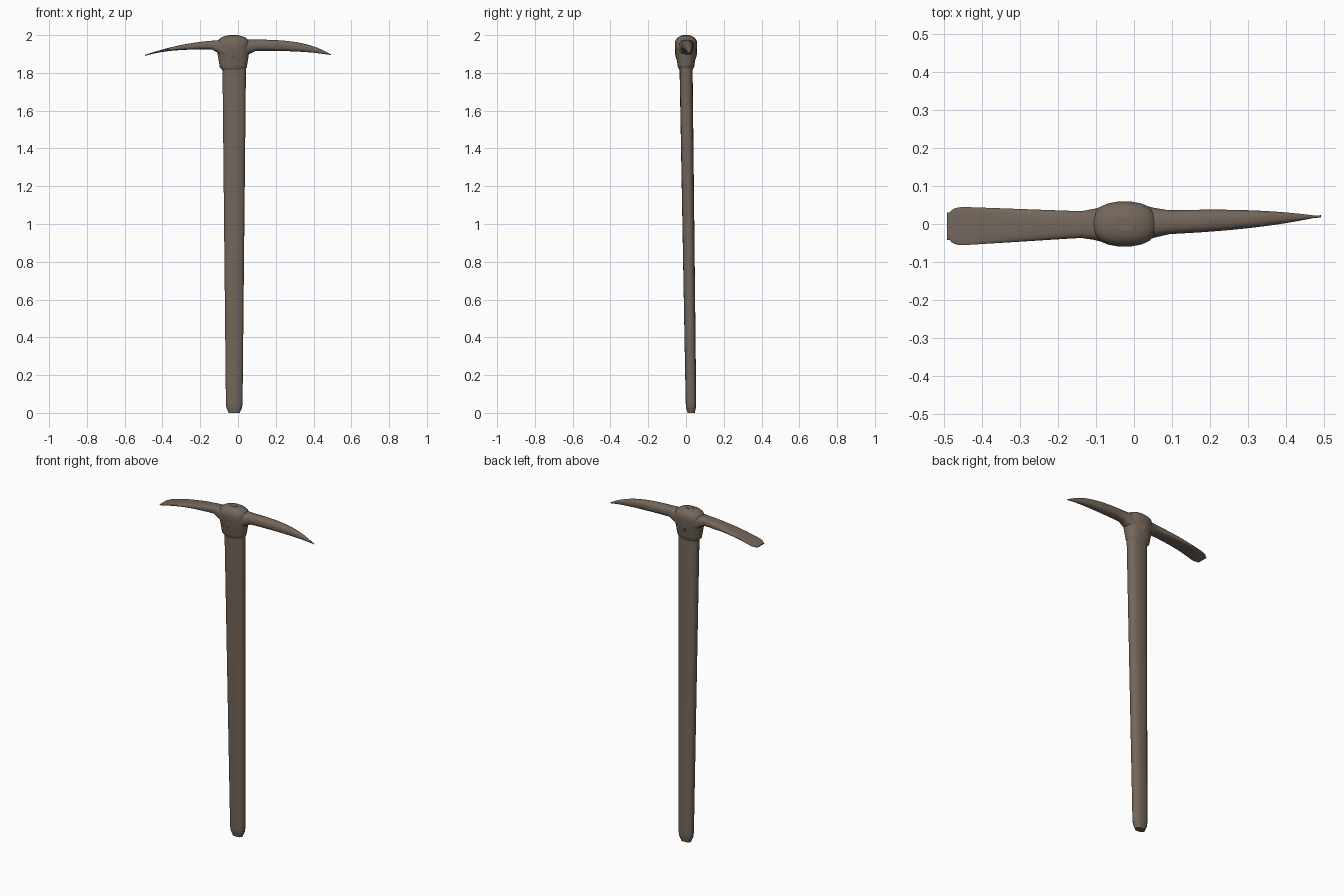
import bpy
import bmesh
import math

if "Cube" in bpy.data.objects:
    bpy.data.objects.remove(bpy.data.objects["Cube"], do_unlink=True)

brown = bpy.data.materials.new("weathered brown")
brown.use_nodes = True
brown.diffuse_color = (0.175, 0.135, 0.105, 1)
brown.node_tree.nodes["Principled BSDF"].inputs["Base Color"].default_value = brown.diffuse_color


def lerp(start, end, t):
    return start + (end - start) * t


def blunt(t, power, least):
    """Width factor that stays full, then rounds off towards the end."""
    return max(least, math.sqrt(max(0, 1 - t ** power)))


def squircle(boxiness, sides=20):
    """Unit superellipse outline."""
    for i in range(sides):
        angle = math.tau * (i + 0.5) / sides
        c, s = math.cos(angle), math.sin(angle)
        yield math.copysign(abs(c) ** boxiness, c), math.copysign(abs(s) ** boxiness, s)


def loft(name, section, boxiness, steps=24):
    """Skin the rings given by section(t, c, s), packed closer at the far end."""
    bm = bmesh.new()
    rings = []
    for step in range(steps + 1):
        t = 1 - (1 - step / steps) ** 2
        rings.append([bm.verts.new(section(t, c, s)) for c, s in squircle(boxiness)])
    for near, far in zip(rings, rings[1:]):
        for i in range(len(near)):
            bm.faces.new((near[i - 1], near[i], far[i], far[i - 1]))
    bm.faces.new(rings[0])
    bm.faces.new(rings[-1])
    bmesh.ops.recalc_face_normals(bm, faces=bm.faces)
    mesh = bpy.data.meshes.new(name)
    bm.to_mesh(mesh)
    bm.free()
    mesh.materials.append(brown)
    part = bpy.data.objects.new(name, mesh)
    bpy.context.collection.objects.link(part)
    bpy.ops.object.select_all(action="DESELECT")
    part.select_set(True)
    bpy.context.view_layer.objects.active = part
    bpy.ops.object.shade_smooth_by_angle(angle=math.radians(45))


# Leaning, tapering handle, from the head down to the rounded foot
def handle(t, c, s):
    rim = blunt(t, 150, 0.7)
    x = -0.02 + lerp(0.063, 0.044, t) * rim * c
    y = 0.027 * t + lerp(0.035, 0.028, t) * rim * s
    return x, y, 1.85 * (1 - t)


# Swelling socket with a lipped collar and a domed crown
def socket(t, c, s):
    rim = min(1, 0.85 + 3 * t) * blunt(t, 8, 0.25)
    x = -0.025 + lerp(0.07, 0.1, t) * rim * c
    y = lerp(0.041, 0.07, t) * rim * s
    return x, y, lerp(1.815, 2, t)


def root_flare(t):
    """Fades from the socket into an arm."""
    fade = max(0, 1 - 4 * t)
    return fade * fade * (3 - 2 * fade)


# Broad flat blade curving down on the right
def blade(t, c, s):
    flare = root_flare(t)
    top = 1.975 - 0.08 * t ** 2
    bottom = 1.925 - 0.035 * t ** 4 - 0.07 * flare
    half = (lerp(0.03, 0.053, t) + 0.026 * flare) * blunt(t, 40, 0.7)
    x = lerp(-0.03, -0.493, t)
    return x, -0.006 * t + half * c, lerp(bottom, top, (s + 1) / 2)


# Pointed pick curving down on the left
def pick(t, c, s):
    flare = root_flare(t)
    top = 1.977 - 0.08 * t ** 4
    bottom = 1.917 - 0.023 * t ** 4 - 0.07 * flare
    half = 0.032 * max(0.1, 1 - t ** 3) + 0.026 * flare
    x = lerp(-0.03, 0.493, t)
    return x, 0.02 * t + half * c, lerp(bottom, top, (s + 1) / 2)


loft("handle", handle, 0.8)
loft("head_socket", socket, 0.85)
loft("adze_blade", blade, 0.65)
loft("pick_point", pick, 0.8)
